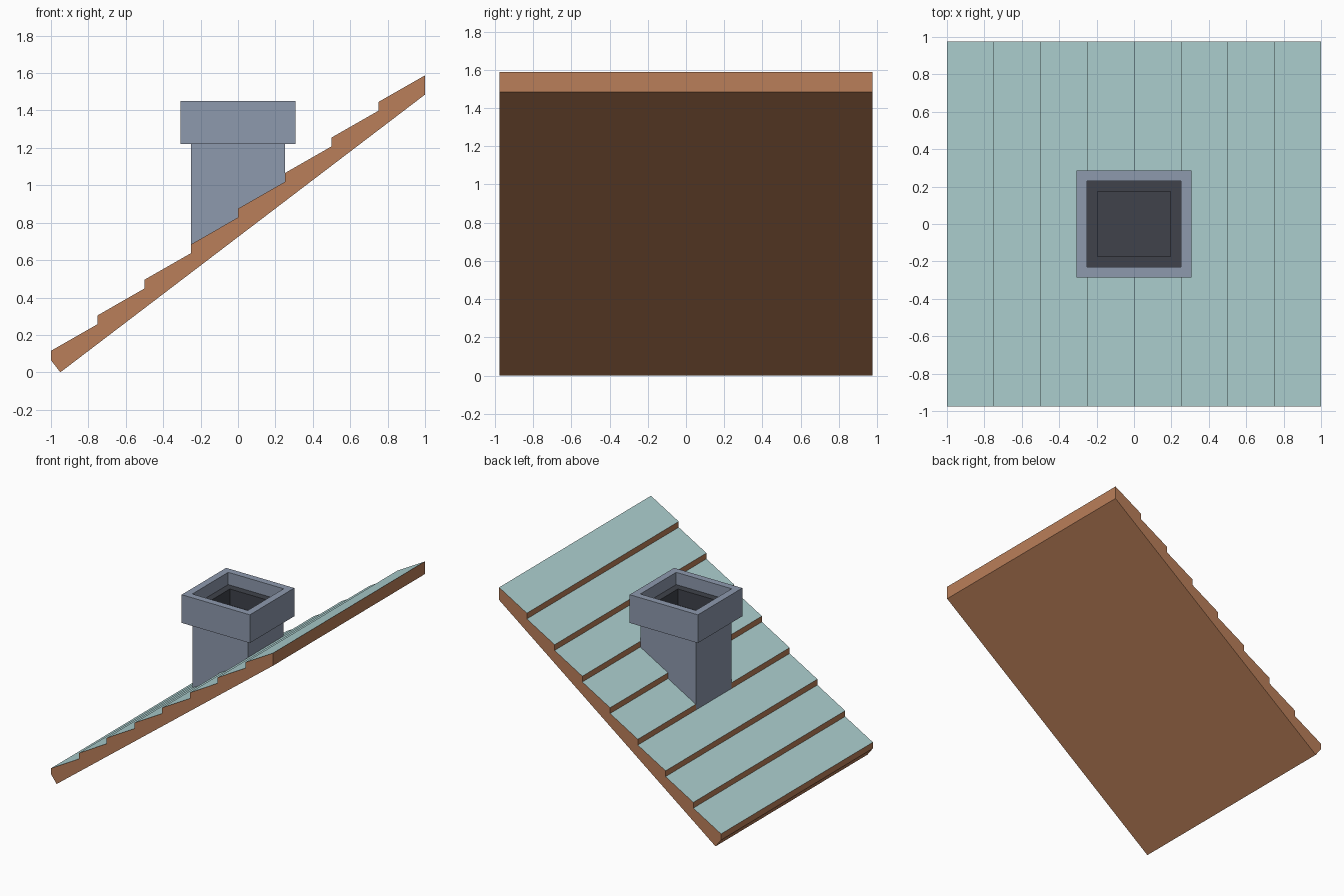
import bpy

if "Cube" in bpy.data.objects:
    bpy.data.objects.remove(bpy.data.objects["Cube"])


def material(name, r, g, b):
    m = bpy.data.materials.new(name)
    m.diffuse_color = (r, g, b, 1)
    m.use_nodes = True
    m.node_tree.nodes["Principled BSDF"].inputs["Base Color"].default_value = m.diffuse_color
    return m


TILE = material("pale_teal", 0.43, 0.65, 0.65)
WOOD = material("brown_wood", 0.49, 0.21, 0.10)
STONE = material("blue_grey", 0.27, 0.32, 0.42)
SOOT = material("soot", 0.05, 0.055, 0.07)


def make_object(name, verts, faces, mats, slots):
    me = bpy.data.meshes.new(name)
    me.from_pydata(verts, [], faces)
    for m in mats:
        me.materials.append(m)
    for poly, slot in zip(me.polygons, slots):
        poly.material_index = slot
    me.update()
    ob = bpy.data.objects.new(name, me)
    bpy.context.collection.objects.link(ob)
    return ob


# Roof: stepped side profile, extruded along y
HALF_Y = 0.977
STEPS = 8
profile = [(1.0, 1.485), (-0.95, 0.0), (-1.0, 0.065)]
tops = set()
for k in range(STEPS):
    x, z = -1 + 0.25 * k, 0.115 + 0.19 * k
    tops.add(len(profile))
    profile += [(x, z), (x + 0.25, z + 0.143)]

n = len(profile)
verts = [(x, y, z) for y in (-HALF_Y, HALF_Y) for x, z in profile]
faces = [tuple(reversed(range(n))), tuple(range(n, 2 * n))]
slots = [0, 0]
for i in range(n):
    j = (i + 1) % n
    faces.append((i, j, n + j, n + i))
    slots.append(1 if i in tops else 0)
make_object("stepped_roof", verts, faces, [WOOD, TILE], slots)

# Chimney: stacked rectangular rings (half x, half y, z at -x, z at +x)
rings = [
    (0.250, 0.231, 0.60, 0.98),   # sloped foot sunk in the roof
    (0.250, 0.231, 1.22, 1.22),   # shaft top
    (0.307, 0.286, 1.22, 1.22),   # cap underside
    (0.307, 0.286, 1.45, 1.45),   # cap top
    (0.250, 0.231, 1.45, 1.45),   # rim
    (0.250, 0.231, 1.35, 1.35),   # ledge outer edge
    (0.196, 0.175, 1.35, 1.35),   # flue opening
    (0.196, 0.175, 1.22, 1.22),   # flue floor
]
verts, faces, slots = [], [(3, 2, 1, 0)], [0]
for hx, hy, z0, z1 in rings:
    verts += [(-hx, -hy, z0), (hx, -hy, z1), (hx, hy, z1), (-hx, hy, z0)]
for r in range(len(rings) - 1):
    for i in range(4):
        j = (i + 1) % 4
        a, b = 4 * r, 4 * r + 4
        faces.append((a + i, a + j, b + j, b + i))
        slots.append(1 if r >= 5 else 0)
last = 4 * (len(rings) - 1)
faces.append(tuple(range(last, last + 4)))
slots.append(1)
make_object("chimney", verts, faces, [STONE, SOOT], slots)
